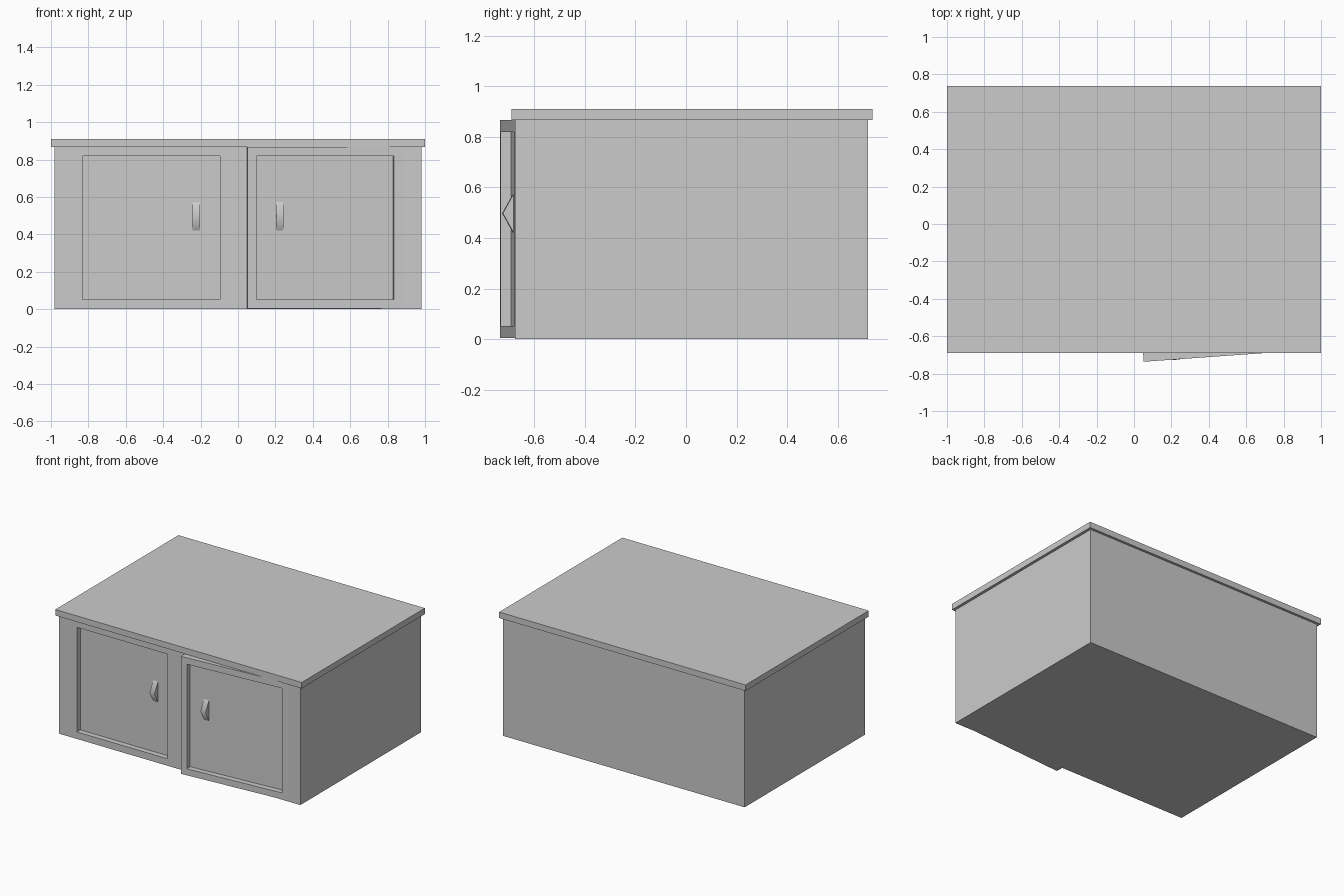
import bpy, bmesh, math
from mathutils import Vector

if "Cube" in bpy.data.objects:
    bpy.data.objects.remove(bpy.data.objects["Cube"])


def box_bmesh(lo, hi):
    bm = bmesh.new()
    bmesh.ops.create_cube(bm, size=1)
    lo, hi = Vector(lo), Vector(hi)
    for v in bm.verts:
        v.co = (lo + hi) / 2 + v.co * (hi - lo)
    return bm


def make(name, bm):
    bmesh.ops.recalc_face_normals(bm, faces=bm.faces)
    me = bpy.data.meshes.new(name)
    bm.to_mesh(me)
    bm.free()
    ob = bpy.data.objects.new(name, me)
    bpy.context.collection.objects.link(ob)
    return ob


FRONT, HINGE_X, DOOR_W, DOOR_T = -0.677, 0.88, 0.83, 0.07
Z0, Z1 = 0.004, 0.866

# Cabinet body and overhanging top
body = make("cabinet_body", box_bmesh((-0.98, FRONT, 0), (0.98, 0.72, Z1)))
make("cabinet_top", box_bmesh((-1, -0.69, Z1), (1, 0.738, 0.91)))


def door(name, side, angle):
    # Pocket in the body that the door closes into
    xs = sorted((side * HINGE_X, side * (HINGE_X - DOOR_W)))
    cutter = make(name + "_cutter", box_bmesh((xs[0], FRONT - 0.1, Z0), (xs[1], FRONT + DOOR_T, 1)))
    cutter.hide_render = True
    cutter.hide_set(True)
    cutter.display_type = 'WIRE'
    mod = body.modifiers.new(name + "_pocket", 'BOOLEAN')
    mod.operation, mod.solver, mod.object = 'DIFFERENCE', 'EXACT', cutter

    # Framed door with a sunken panel, origin on the hinge
    xs = sorted((0, -side * DOOR_W))
    bm = box_bmesh((xs[0], 0, Z0), (xs[1], DOOR_T, Z1))
    bm.normal_update()
    front = next(f for f in bm.faces if f.normal.y < -0.9)
    bmesh.ops.inset_region(bm, faces=[front], thickness=0.067)
    panel = bmesh.ops.extrude_discrete_faces(bm, faces=[front])["faces"][0]
    for v in panel.verts:
        v.co.y += 0.04
    ob = make(name, bm)
    ob.location = (side * HINGE_X, FRONT, 0)
    ob.rotation_euler.z = side * angle

    # Pointed pull handle on the panel
    bm = bmesh.new()
    profile = [(0.041, 0.42), (-0.002, 0.498), (0.041, 0.575)]
    x = -side * 0.657
    face = bm.faces.new([bm.verts.new((x - 0.02, y, z)) for y, z in profile])
    ext = bmesh.ops.extrude_face_region(bm, geom=[face])["geom"]
    bmesh.ops.translate(bm, verts=[g for g in ext if isinstance(g, bmesh.types.BMVert)], vec=(0.04, 0, 0))
    handle = make(name + "_handle", bm)
    handle.parent = ob
    bpy.ops.object.select_all(action='DESELECT')
    handle.select_set(True)
    bpy.context.view_layer.objects.active = handle
    bpy.ops.object.shade_smooth_by_angle(angle=math.radians(65))


# Left door shut, right door slightly ajar
door("left_door", -1, 0)
door("right_door", 1, math.radians(4.1))
